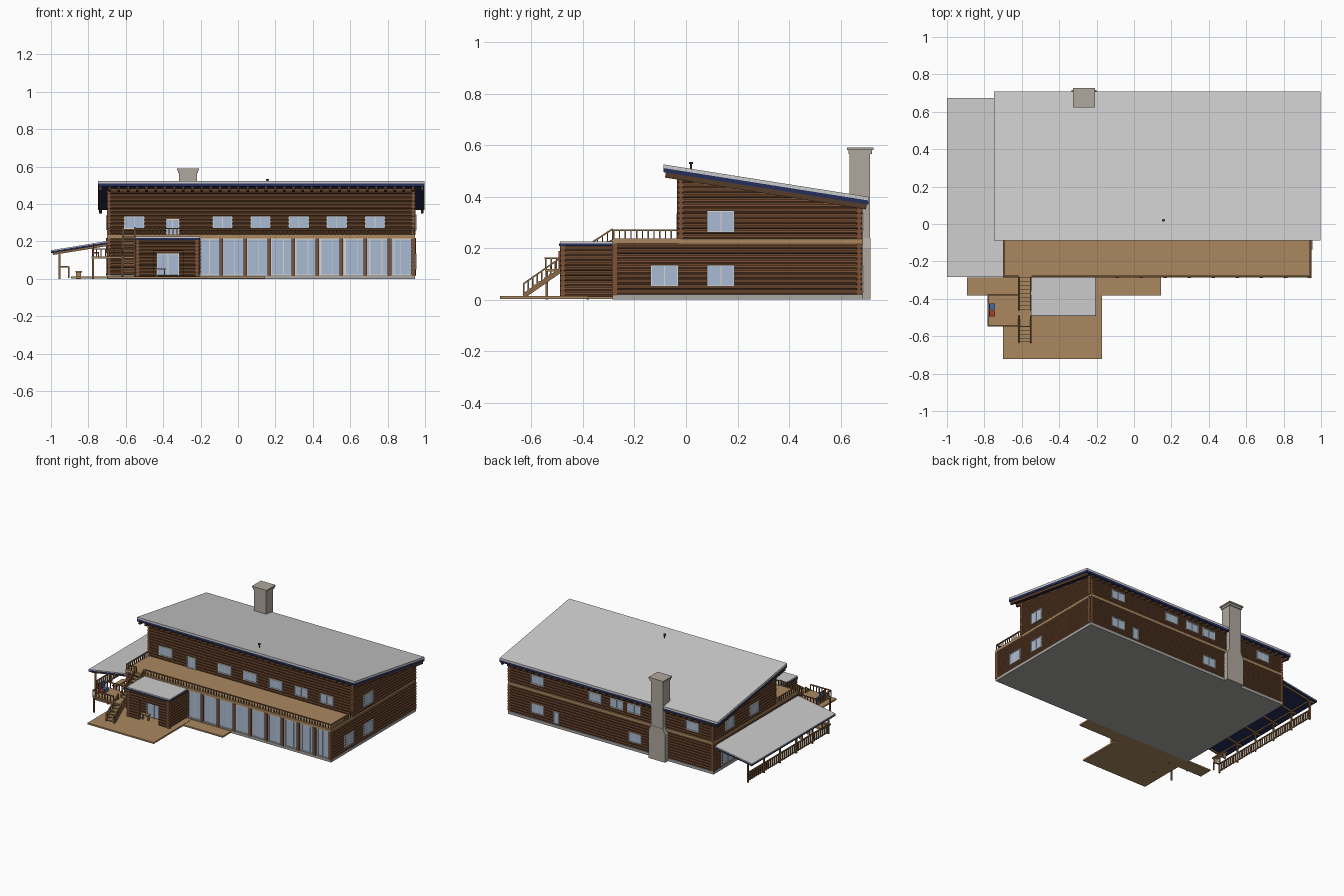
import bpy, bmesh
from mathutils import Vector, Matrix

if "Cube" in bpy.data.objects:
    bpy.data.objects.remove(bpy.data.objects["Cube"])


def mat(name, *rgb):
    m = bpy.data.materials.new(name)
    m.diffuse_color = (*rgb, 1)
    m.use_nodes = True
    m.node_tree.nodes["Principled BSDF"].inputs["Base Color"].default_value = m.diffuse_color
    return m


LOG = mat("log_brown", .20, .085, .038)
DARK = mat("dark_timber", .09, .045, .022)
TAN = mat("deck_tan", .40, .245, .115)
RAIL = mat("rail_wood", .26, .14, .06)
GLASS = mat("window_blue", .40, .50, .66)
WHITE = mat("frame_white", .70, .68, .62)
NAVY = mat("fascia_navy", .018, .028, .11)
ROOF = mat("roof_grey", .72, .73, .75)
STONE = mat("chimney_stone", .43, .39, .34)
BASE = mat("foundation_grey", .40, .39, .37)
RED, BLUE = mat("seat_red", .35, .05, .03), mat("seat_blue", .05, .15, .4)


class Part:
    """Collects boxes, beams, logs and prisms into one named object."""
    def __init__(self, name, material):
        self.name, self.material, self.bm = name, material, bmesh.new()

    def box(self, x0, x1, y0, y1, z0, z1):
        m = Matrix.Translation(((x0+x1)/2, (y0+y1)/2, (z0+z1)/2))
        bmesh.ops.create_cube(self.bm, size=1, matrix=m @ Matrix.Diagonal((x1-x0, y1-y0, z1-z0, 1)))
        return self

    def beam(self, p, q, w, h):
        p, q = Vector(p), Vector(q)
        d = q - p
        m = Matrix.Translation((p+q)/2) @ d.to_track_quat('Y', 'Z').to_matrix().to_4x4()
        bmesh.ops.create_cube(self.bm, size=1, matrix=m @ Matrix.Diagonal((w, d.length, h, 1)))
        return self

    def log(self, p, q, r, r2=None, n=10):
        p, q = Vector(p), Vector(q)
        d = q - p
        m = Matrix.Translation((p+q)/2) @ d.to_track_quat('Z', 'Y').to_matrix().to_4x4()
        bmesh.ops.create_cone(self.bm, cap_ends=True, segments=n, radius1=r,
                              radius2=r if r2 is None else r2, depth=d.length, matrix=m)
        return self

    def prism(self, pts, offset):
        f = self.bm.faces.new([self.bm.verts.new(p) for p in pts])
        r = bmesh.ops.extrude_face_region(self.bm, geom=[f])
        bmesh.ops.translate(self.bm, vec=offset, verts=[v for v in r['geom'] if isinstance(v, bmesh.types.BMVert)])
        return self

    def rail(self, p, q, h, gap=.022, w=.005):
        p, q, up = Vector(p), Vector(q), Vector((0, 0, h))
        self.beam(p+up, q+up, .009, .006)
        n = max(1, round((q-p).length / gap))
        for i in range(n+1):
            a = p.lerp(q, i/n)
            self.box(a.x-w/2, a.x+w/2, a.y-w/2, a.y+w/2, a.z, a.z+h)
        return self

    def done(self):
        bmesh.ops.recalc_face_normals(self.bm, faces=self.bm.faces)
        me = bpy.data.meshes.new(self.name)
        self.bm.to_mesh(me)
        me.materials.append(self.material)
        bpy.context.collection.objects.link(bpy.data.objects.new(self.name, me))


R, PITCH, OUT = .0115, .02, .012
roof_z = lambda y: .495 - .158*(y + .09)      # roof underside


def levels(z0, z1):
    n = round((z1-z0)/PITCH)
    return [z0 + (i+.5)*(z1-z0)/n for i in range(n)]


# Foundation and storey band
Part("foundation", BASE).box(-.70, .945, -.285, .685, 0, .02).done()
Part("balcony_floor", TAN).box(-.70, .945, -.285, -.02, .217, .237).box(-.697, .943, -.03, .688, .215, .235).done()

# Lower storey: core and stacked logs
Part("lower_core", LOG).box(-.69, .935, -.262, .67, .02, .217).done()
p = Part("lower_logs", LOG)
for z in levels(.02, .217):
    p.log((-.70-OUT/2, .672, z), (.945+OUT/2, .672, z), R)
    p.log((-.70, -.27, z), (-.20, -.27, z), R)
    for x in (-.69, .937):
        p.log((x, -.285, z), (x, .685, z), R)
p.done()

# Upper storey: sloped core and stacked logs cut off under the roof
yz = [(-.02, .23), (.67, .23), (.67, roof_z(.67)), (-.02, roof_z(-.02))]
Part("upper_core", LOG).prism([(-.69, y, z) for y, z in yz], (1.625, 0, 0)).done()
p = Part("upper_logs", LOG)
for z in levels(.235, .475):
    p.log((-.70, -.02, z), (.95, -.02, z), R)
    if z < .37:
        p.log((-.70, .672, z), (.95, .672, z), R)
    end = min(.685, (.495-z-R)/.158 - .09)
    if end > 0:
        for x in (-.69, .937):
            p.log((x, -.035, z), (x, end, z), R)
p.done()

# Main roof: grey sheet over a navy edge, with rafters below
y0, y1 = -.088, .708
for name, m, a, b in (("roof_sheet", ROOF, .016, .03), ("roof_fascia", NAVY, 0, .0165)):
    pts = [(-.748, y0, roof_z(y0)+a), (-.748, y1, roof_z(y1)+a), (-.748, y1, roof_z(y1)+b), (-.748, y0, roof_z(y0)+b)]
    Part(name, m).prism(pts, (1.745, 0, 0)).done()
p = Part("rafters", DARK)
for i in range(36):
    x = -.735 + i*1.72/35
    for a, b in ((-.08, -.01), (.65, .70)) if -.69 < x < .94 else ((-.08, .70),):
        p.beam((x, a, roof_z(a)-.01), (x, b, roof_z(b)-.01), .014, .02)
p.done()
Part("roof_vent", DARK).log((.157, .02, .49), (.157, .02, .535), .004).log((.157, .02, .526), (.157, .02, .535), .008).done()

# Chimney with wide base, shoulder and cap
p = Part("chimney", STONE)
p.box(-.315, -.22, .635, .715, .25, .572)
prof = [(-.335, 0), (-.20, 0), (-.20, .20), (-.22, .24), (-.315, .24), (-.335, .20)]
p.prism([(x, .66, z) for x, z in prof], (0, .057, 0)).box(-.315, -.22, .66, .715, .23, .26)
p.box(-.32, -.215, .63, .722, .565, .58).box(-.326, -.209, .624, .728, .58, .59).done()

# Windows: a pane and a white frame on any wall
glass, frame = Part("window_panes", GLASS), Part("window_frames", WHITE)


def window(axis, w, out, c, width, z0, z1, mull=1):
    def put(part, a, b, za, zb, t):
        u = sorted((w - out*.02, w + out*t))
        part.box(a, b, *u, za, zb) if axis == 'y' else part.box(*u, a, b, za, zb)
    a, b, f = c-width/2, c+width/2, .005
    put(glass, a, b, z0, z1, .003)
    for e in (a, b-f):
        put(frame, e, e+f, z0, z1, .007)
    for e in (z0, z1-f):
        put(frame, a, b, e, e+f, .007)
    for i in range(mull):
        m = a + (i+1)*width/(mull+1)
        put(frame, m-.002, m+.002, z0, z1, .005)


for x in (-.555, -.083, .121, .325, .528, .733):
    window('y', -.03, -1, x, .108, .268, .335)
window('y', -.03, -1, -.35, .072, .237, .32)
for x in (.71, .25, .075, -.065, -.53):
    window('y', .683, 1, x, .105, .27, .335)
for x in (.71, -.07):
    window('y', .683, 1, x, .105, .06, .13)
window('y', .683, 1, .56, .045, .03, .115, 0)
for y, z0, z1 in ((-.083, .05, .135), (.135, .05, .135), (.135, .26, .345)):
    window('x', .948, 1, y, .108, z0, z1)
for y in (.5, .22):
    window('x', -.70, -1, y, .105, .262, .338)
for y in (.52, .28, .04):
    window('x', -.70, -1, y, .15, .03, .14)

# Front glazing with timber posts
for i in range(9):
    a = -.218 + i*.1317
    window('y', -.272, -1, min(a+.066, .87), .132, .018, .215)
glass.done()
frame.done()
p = Part("glazing_posts", LOG)
for i in range(9):
    x = -.09 + i*.1285
    p.box(x-.01, x+.01, -.288, -.265, .015, .217)
p.done()

# Ground decks
Part("ground_deck", TAN).box(-.70, -.17, -.722, -.285, .003, .014).box(-.893, .145, -.382, -.285, .002, .0125).done()

# Entrance room with open front alcove
p = Part("entrance_logs", LOG)
for z in levels(.014, .21):
    for x in (-.537, -.22):
        p.log((x, -.49, z), (x, -.28, z), R)
    for a, b in ((-.55, -.45), (-.295, -.207)) if z < .16 else ((-.55, -.207),):
        p.log((a, -.478, z), (b, -.478, z), R)
    p.log((-.54, -.405, z), (-.22, -.405, z), R)
p.done()
Part("entrance_door", GLASS).box(-.43, -.32, -.422, -.41, .02, .132).done()
p = Part("entrance_door_frame", WHITE)
for x in (-.433, -.375, -.317):
    p.box(x-.003, x+.003, -.427, -.41, .015, .135)
p.box(-.436, -.314, -.427, -.41, .13, .138).done()
Part("entrance_bench", TAN).box(-.445, -.385, -.475, -.45, .05, .056).box(-.44, -.434, -.47, -.455, .014, .05).box(-.396, -.39, -.47, -.455, .014, .05).done()
Part("entrance_roof", ROOF).box(-.55, -.205, -.49, -.285, .217, .226).done()
Part("entrance_fascia", NAVY).box(-.552, -.203, -.492, -.285, .208, .218).done()

# Balcony railing
p = Part("balcony_railing", RAIL)
p.rail((-.545, -.28, .235), (.942, -.28, .235), .035).rail((-.697, -.28, .235), (-.617, -.28, .235), .035)
for x in (-.695, .942):
    p.rail((x, -.28, .235), (x, -.035, .235), .035)
p.done()

# Stairs: two flights around a landing, with railings
st, sr = Part("stairs", TAN), Part("stair_railing", RAIL)
for (ya, za), (yb, zb), n in (((-.285, .232), (-.46, .118), 8), ((-.49, .118), (-.63, .02), 7)):
    for i in range(n):
        t = (i+.5)/n
        y, z = ya+(yb-ya)*t, za+(zb-za)*t
        st.box(-.615, -.55, y-.012, y+.012, z-.004, z+.003)
    for x in (-.615, -.552):
        sr.beam((x, ya, za-.006), (x, yb, zb-.006), .006, .018)
        sr.rail((x, ya, za), (x, yb, zb), .042)
st.box(-.782, -.55, -.547, -.375, .11, .119).done()
for a, b in (((-.779, -.544), (-.617, -.544)), ((-.779, -.544), (-.779, -.378)), ((-.779, -.378), (-.617, -.378))):
    sr.rail((*a, .118), (*b, .118), .042)
for x, y in ((-.775, -.54), (-.775, -.382), (-.62, -.54), (-.62, -.382)):
    sr.box(x-.005, x+.005, y-.005, y+.005, .0, .112)
sr.done()

# Two chairs on the landing
for name, m, y in (("red_chair", RED, -.478), ("blue_chair", BLUE, -.44)):
    Part(name, m).box(-.775, -.742, y-.016, y+.016, .137, .143).box(-.776, -.77, y-.016, y+.016, .119, .188).box(-.748, -.742, y-.016, y+.016, .119, .14).done()

# Side porch: lean-to roof, posts and railing
z_at = lambda x: .145 + (x+1)*.165
for name, m, a, b in (("porch_roof", ROOF, .002, .008), ("porch_fascia", NAVY, -.008, .0025)):
    pts = [(x, -.283, z_at(x)+d) for x, d in ((-1, a), (-.69, a), (-.69, b), (-1, b))]
    Part(name, m).prism(pts, (0, .957, 0)).done()
p = Part("porch_posts", RAIL)
ys = [-.265 + i*.184 for i in range(6)]
for y in ys:
    p.box(-.96, -.95, y-.005, y+.005, 0, .146)
    p.beam((-.99, y, z_at(-.99)-.013), (-.70, y, z_at(-.70)-.013), .01, .012)
p.beam((-.955, -.275, .142), (-.955, .665, .142), .01, .01).done()
p = Part("porch_railing", RAIL)
for a, b in zip(ys, ys[1:]):
    p.rail((-.955, a, .01), (-.955, b, .01), .06, .023, .008).beam((-.955, a, .016), (-.955, b, .016), .008, .006)
p.rail((-.955, -.265, .005), (-.905, -.265, .005), .06, .05, .007).done()
Part("porch_bench", TAN).box(-.87, -.835, -.2, -.08, .035, .043).box(-.865, -.84, -.19, -.18, 0, .036).box(-.865, -.84, -.1, -.09, 0, .036).done()
